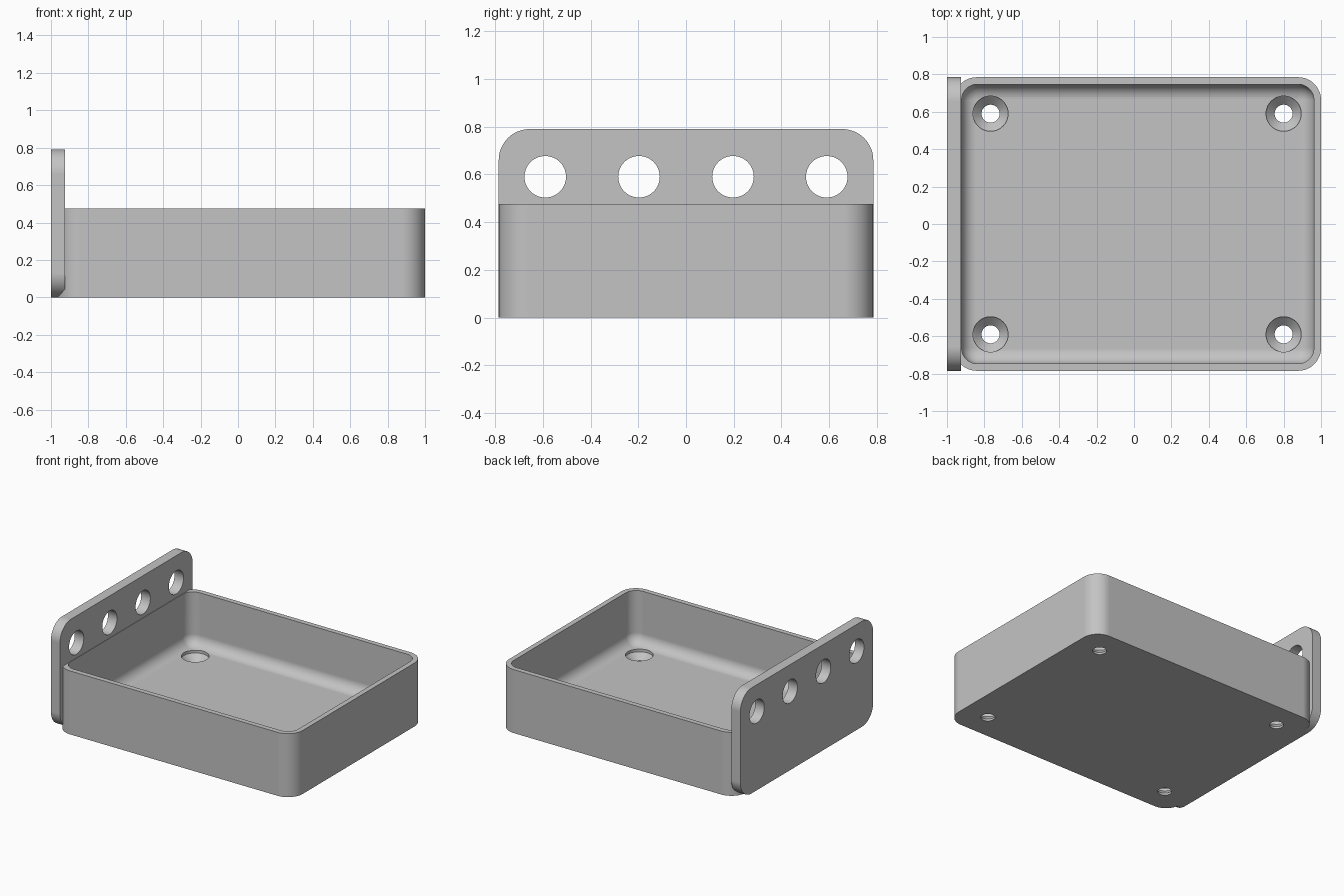
import bpy, bmesh
from math import cos, sin, pi, radians

if "Cube" in bpy.data.objects:
    bpy.data.objects.remove(bpy.data.objects["Cube"])

grey = bpy.data.materials.new("plain_grey")
grey.use_nodes = True
colour = (0.55, 0.55, 0.55, 1)
grey.diffuse_color = colour
grey.node_tree.nodes["Principled BSDF"].inputs["Base Color"].default_value = colour


def rounded_rect(u0, u1, v0, v1, r, steps=12):
    """Outline of a rectangle with rounded corners."""
    pts = []
    corners = [(u1 - r, v1 - r), (u0 + r, v1 - r), (u0 + r, v0 + r), (u1 - r, v0 + r)]
    for k, (cu, cv) in enumerate(corners):
        for i in range(steps + 1):
            a = pi / 2 * (k + i / steps)
            pts.append((cu + r * cos(a), cv + r * sin(a)))
    return pts


def circle(u, v, r, n=64):
    return [(u + r * cos(2 * pi * i / n), v + r * sin(2 * pi * i / n)) for i in range(n)]


def loft(name, rings, axis="z"):
    """Closed solid through (outline, height) rings along the z or x axis."""
    bm = bmesh.new()
    loops = []
    for pts, h in rings:
        loops.append([bm.verts.new((u, v, h) if axis == "z" else (h, u, v)) for u, v in pts])
    n = len(loops[0])
    for a, b in zip(loops, loops[1:]):
        for i in range(n):
            j = (i + 1) % n
            bm.faces.new((a[i], a[j], b[j], b[i]))
    bm.faces.new(loops[0])
    bm.faces.new(loops[-1])
    bmesh.ops.recalc_face_normals(bm, faces=bm.faces)
    mesh = bpy.data.meshes.new(name)
    bm.to_mesh(mesh)
    bm.free()
    mesh.materials.append(grey)
    ob = bpy.data.objects.new(name, mesh)
    bpy.context.collection.objects.link(ob)
    return ob


def combine(target, tool, operation):
    """Apply a boolean and remove the tool."""
    tool.hide_render = True
    mod = target.modifiers.new("boolean", "BOOLEAN")
    mod.operation, mod.object, mod.solver = operation, tool, "EXACT"
    bpy.context.view_layer.objects.active = target
    bpy.ops.object.modifier_apply(modifier=mod.name)
    bpy.data.objects.remove(tool)


HALF, RIM, FLOOR = 0.785, 0.475, 0.08

# Outer tray block, whose end sinks into the mounting plate
outline = rounded_rect(-0.963, 1, -HALF, HALF, 0.123)
tray = loft("tray_with_mounting_plate", [(outline, 0), (outline, RIM)])

# Mounting plate with four round holes
side = rounded_rect(-HALF, HALF, 0, 0.79, 0.13)
plate = loft("mounting_plate", [(side, -1), (side, -0.925)], "x")
for y in (-0.59, -0.197, 0.197, 0.59):
    hole = circle(y, 0.59, 0.087)
    combine(plate, loft("plate_hole", [(hole, -1.1), (hole, -0.8)], "x"), "DIFFERENCE")

# Cavity with a filleted floor edge
fillet, rings = 0.08, []
for i in range(11):
    a = pi / 2 * i / 10
    d = fillet * (1 - sin(a))
    ring = rounded_rect(-0.922 + d, 0.962 - d, -0.747 + d, 0.747 - d, 0.085 - d)
    rings.append((ring, FLOOR + fillet * (1 - cos(a))))
rings.append((rings[-1][0], 0.6))

combine(tray, plate, "UNION")
combine(tray, loft("cavity", rings), "DIFFERENCE")

# Countersunk screw holes in the floor
for x in (-0.767, 0.8):
    for y in (-0.59, 0.59):
        wide, narrow = circle(x, y, 0.094), circle(x, y, 0.048)
        sink = [(narrow, -0.1), (narrow, 0.015), (wide, 0.06), (wide, 0.2)]
        combine(tray, loft("screw_hole", sink), "DIFFERENCE")

# Smooth curves, crisp edges, flat large faces
bpy.ops.object.select_all(action="DESELECT")
tray.select_set(True)
bpy.context.view_layer.objects.active = tray
bpy.ops.object.shade_smooth_by_angle(angle=radians(30))
weighted = tray.modifiers.new("weighted_normals", "WEIGHTED_NORMAL")
weighted.keep_sharp = True
